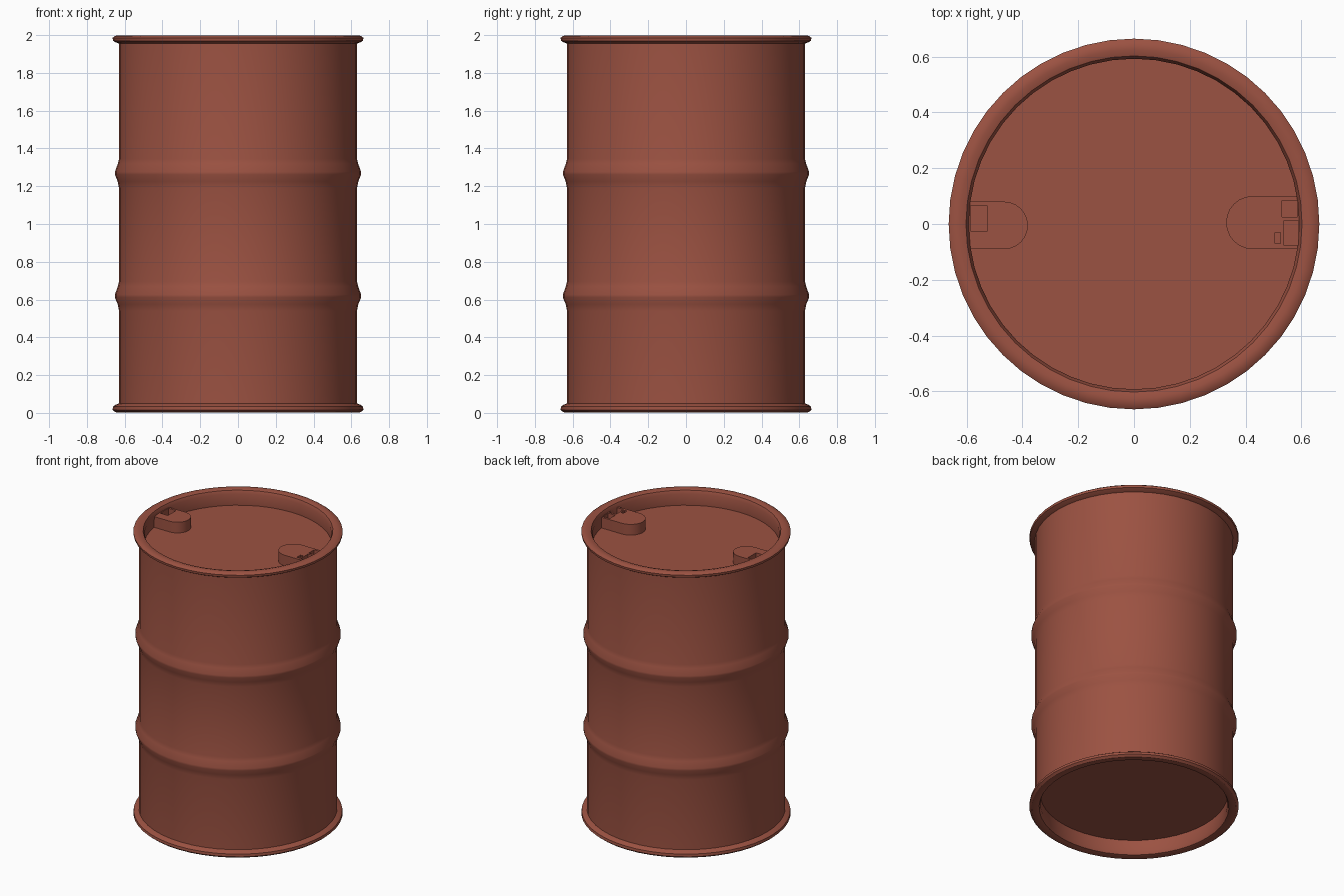
import bpy, bmesh, math

if "Cube" in bpy.data.objects:
    bpy.data.objects.remove(bpy.data.objects["Cube"])

red = bpy.data.materials.new("rust red paint")
red.diffuse_color = (0.33, 0.084, 0.054, 1)
red.use_nodes = True
red.node_tree.nodes["Principled BSDF"].inputs["Base Color"].default_value = red.diffuse_color


def add_object(name, bm, smooth=True):
    bmesh.ops.recalc_face_normals(bm, faces=bm.faces)
    mesh = bpy.data.meshes.new(name)
    bm.to_mesh(mesh)
    bm.free()
    mesh.materials.append(red)
    ob = bpy.data.objects.new(name, mesh)
    bpy.context.collection.objects.link(ob)
    if smooth:
        bpy.ops.object.select_all(action='DESELECT')
        ob.select_set(True)
        bpy.context.view_layer.objects.active = ob
        bpy.ops.object.shade_smooth_by_angle(angle=math.radians(32))
    return ob


def lathe(name, profile, steps=48):
    bm = bmesh.new()
    verts = [bm.verts.new((r, 0, z)) for r, z in profile]
    edges = [bm.edges.new(p) for p in zip(verts, verts[1:])]
    bmesh.ops.spin(bm, geom=verts + edges, cent=(0, 0, 0), axis=(0, 0, 1),
                   angle=math.tau, steps=steps, use_duplicate=False)
    bmesh.ops.remove_doubles(bm, verts=bm.verts, dist=0.0005)
    return add_object(name, bm)


def prism(name, outline, z0, z1, smooth=True):
    bm = bmesh.new()
    face = bm.faces.new([bm.verts.new((x, y, z0)) for x, y in outline])
    out = bmesh.ops.extrude_face_region(bm, geom=[face])
    for v in out["geom"]:
        if isinstance(v, bmesh.types.BMVert):
            v.co.z = z1
    return add_object(name, bm, smooth)


def bung(name, side, tip, y0, y1, top, pockets):
    # D-shaped boss growing out of the inner rim wall
    r, cy = (y1 - y0) / 2, (y0 + y1) / 2
    pts = [(0.605, y0), (0.605, y1)]
    for i in range(13):
        a = math.pi / 2 + math.pi * i / 12
        pts.append((tip + r + r * math.cos(a), cy + r * math.sin(a)))
    ob = prism(name, [(side * x, y) for x, y in pts], LID - 0.01, top)
    # sunken pockets in its top
    for x0, x1, py0, py1, depth in pockets:
        box = [(x0, py0), (x1, py0), (x1, py1), (x0, py1)]
        cutter = prism("pocket_cutter", [(side * x, y) for x, y in box],
                       top - depth, top + 0.1, False)
        mod = ob.modifiers.new("pocket", 'BOOLEAN')
        mod.operation = 'DIFFERENCE'
        mod.solver = 'EXACT'
        mod.object = cutter
        bpy.context.view_layer.objects.active = ob
        bpy.ops.object.modifier_apply(modifier=mod.name)
        bpy.data.objects.remove(cutter)
    return ob


LID, BASE = 1.89, 0.11
R = 0.63

# drum shell: recessed base, lower rim, two ribs, upper rim, recessed lid
profile = [(0, BASE), (0.595, BASE), (0.592, 0.03), (0.602, 0.008), (0.625, 0.001),
           (0.65, 0.004), (0.664, 0.016), (0.662, 0.034), (0.648, 0.043), (R, 0.05)]
for z in (0.62, 1.27):
    profile += [(R, z - 0.08), (0.637, z - 0.045), (0.652, z - 0.008),
                (0.652, z + 0.006), (0.636, z + 0.05), (R, z + 0.075)]
profile += [(R, 1.955), (0.648, 1.962), (0.662, 1.97), (0.664, 1.986), (0.65, 1.996),
            (0.625, 1.999), (0.602, 1.992), (0.592, 1.97), (0.595, LID), (0, LID)]
lathe("drum_shell", profile)

# bosses around the filler and vent openings
bung("left_bung", -1, 0.38, -0.09, 0.08, 1.965, [(0.525, 0.585, -0.025, 0.065, 0.05)])
bung("right_bung", 1, 0.33, -0.09, 0.10, 1.965,
     [(0.53, 0.585, 0.025, 0.085, 0.05), (0.535, 0.59, -0.075, 0.01, 0.05),
      (0.505, 0.525, -0.07, -0.03, 0.03)])
